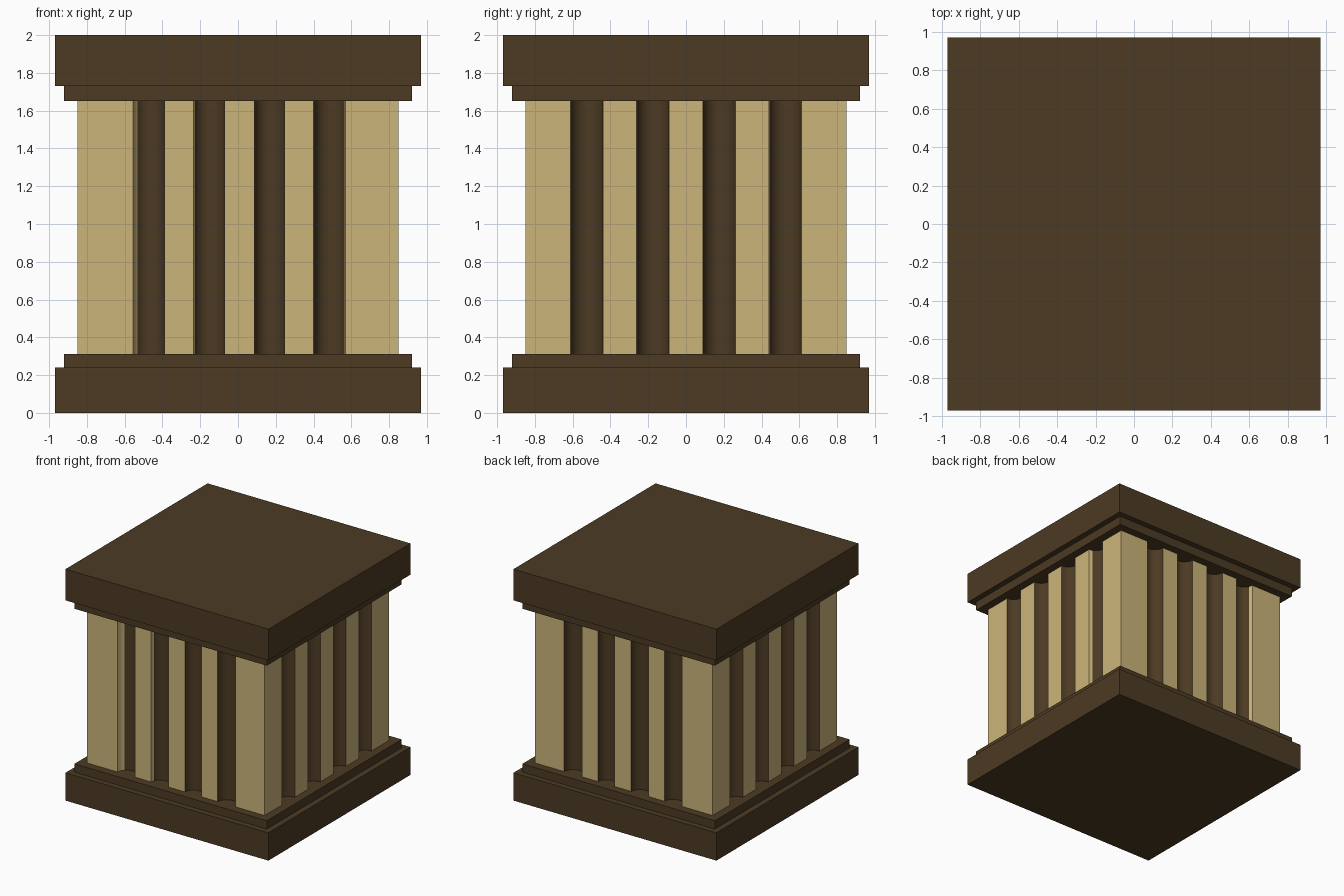
import bpy, bmesh, math

if "Cube" in bpy.data.objects:
    bpy.data.objects.remove(bpy.data.objects["Cube"])


def material(name, color):
    m = bpy.data.materials.new(name)
    m.diffuse_color = (*color, 1)
    m.use_nodes = True
    m.node_tree.nodes["Principled BSDF"].inputs["Base Color"].default_value = m.diffuse_color
    return m


BROWN = material("dark brown", (0.072, 0.043, 0.017))
SAND = material("sand", (0.60, 0.46, 0.195))


def slab(name, half, z0, z1):
    bpy.ops.mesh.primitive_cube_add(size=1, location=(0, 0, (z0 + z1) / 2))
    o = bpy.context.object
    o.name = name
    o.scale = (2 * half, 2 * half, z1 - z0)
    bpy.ops.object.transform_apply(location=False)
    o.data.materials.append(BROWN)


# Stepped plinth and cap
slab("base_slab", 0.97, 0, 0.24)
slab("base_step", 0.92, 0.24, 0.312)
slab("cap_step", 0.92, 1.652, 1.73)
slab("cap_slab", 0.97, 1.73, 2)

# Fluted shaft: square outline with round grooves, extruded upward
H, Z0, Z1, SEG = 0.85, 0.312, 1.652, 8
FRONT = [(-0.472, 0.084), (-0.153, 0.082), (0.167, 0.080), (0.485, 0.084)]
BACK = [(-x, r) for x, r in reversed(FRONT)]
SIDE = [(y, 0.086) for y in (-0.525, -0.175, 0.175, 0.525)]
# (side, flute) -> groove facets left sand coloured
BARE = {(0, 0): (0, 1), (0, 1): (0,), (0, 3): (SEG - 1,), (1, 3): (0,), (2, 3): (SEG - 1,)}

outline = []  # (x, y, material of the wall that starts here)
for side, flutes in enumerate((FRONT, SIDE, BACK, SIDE)):
    c, s = round(math.cos(side * math.pi / 2)), round(math.sin(side * math.pi / 2))
    pts = [(-H, -H, 1)]
    for f, (u, r) in enumerate(flutes):
        # back flutes run the other way along x
        for k in range(SEG + 1):
            a = math.pi * k / SEG
            bare = k == SEG or k in BARE.get((side, f), ())
            pts.append((u - r * math.cos(a), -H + r * math.sin(a), 1 if bare else 0))
    outline += [(x * c - y * s, x * s + y * c, m) for x, y, m in pts]

bm = bmesh.new()
low = [bm.verts.new((x, y, Z0)) for x, y, _ in outline]
high = [bm.verts.new((x, y, Z1)) for x, y, _ in outline]
n = len(outline)
for i, (_, _, m) in enumerate(outline):
    j = (i + 1) % n
    face = bm.faces.new((low[i], low[j], high[j], high[i]))
    face.material_index = m
bm.faces.new(low[::-1]).material_index = 1
bm.faces.new(high).material_index = 1
mesh = bpy.data.meshes.new("fluted_shaft")
bm.to_mesh(mesh)
bm.free()
mesh.materials.append(BROWN)
mesh.materials.append(SAND)
shaft = bpy.data.objects.new("fluted_shaft", mesh)
bpy.context.collection.objects.link(shaft)
bpy.ops.object.select_all(action="DESELECT")
shaft.select_set(True)
bpy.context.view_layer.objects.active = shaft
bpy.ops.object.shade_smooth_by_angle(angle=math.radians(30))
